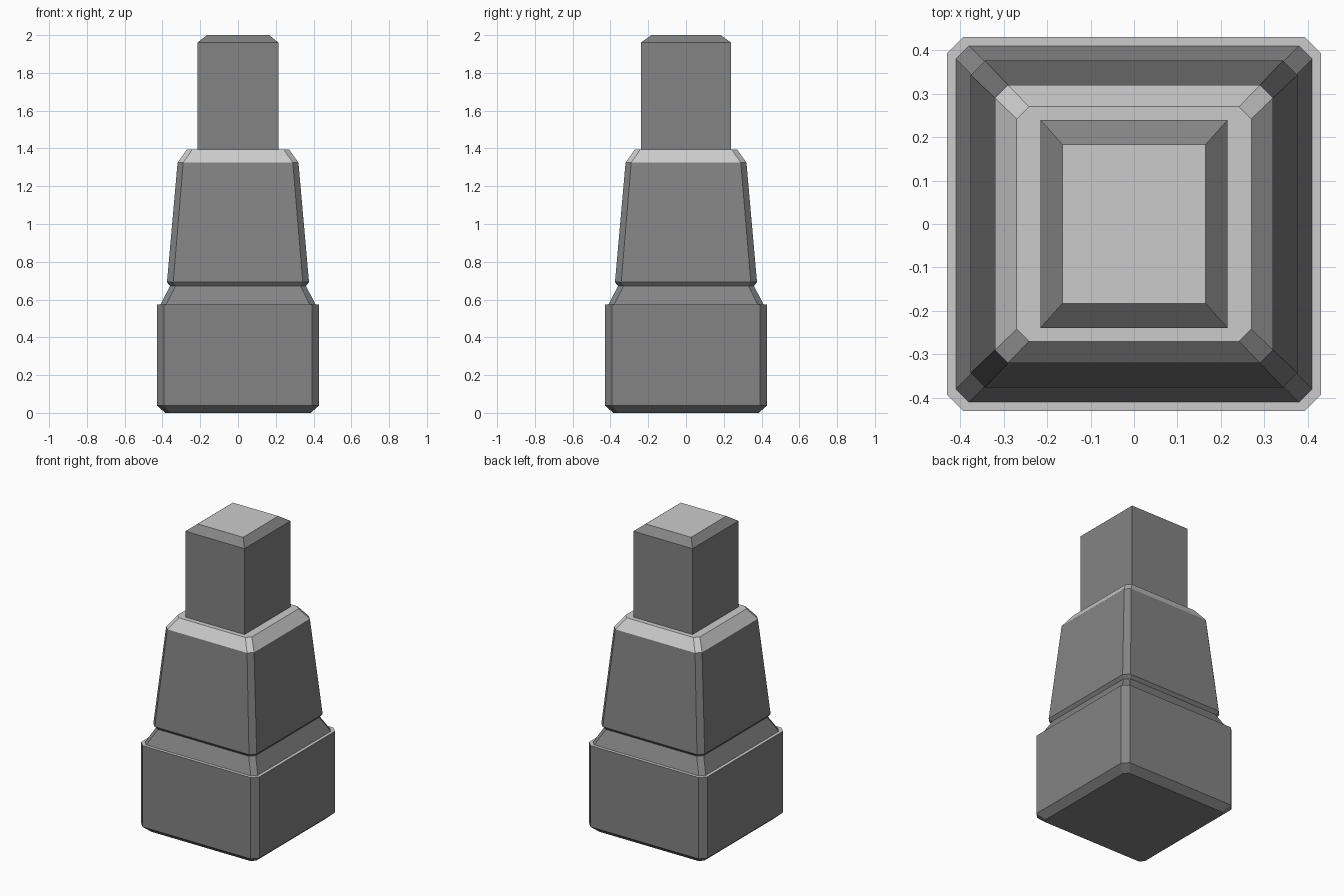
import bpy, bmesh

if "Cube" in bpy.data.objects:
    bpy.data.objects.remove(bpy.data.objects["Cube"])


def grey(name, v):
    mat = bpy.data.materials.new(name)
    mat.diffuse_color = (v, v, v, 1)
    mat.use_nodes = True
    mat.node_tree.nodes["Principled BSDF"].inputs["Base Color"].default_value = mat.diffuse_color
    return mat


DARK = grey("dark_grey", 0.23)
LIGHT = grey("light_grey", 0.55)


def loft(name, rings, light_bands=()):
    """Stack of chamfered rectangles: (z, half_x, half_y, corner chamfer).
    The top face and the listed bands are light, the rest dark."""
    bm = bmesh.new()
    loops = []
    for z, x, y, c in rings:
        if c:
            pts = [(x - c, -y), (x, c - y), (x, y - c), (x - c, y),
                   (c - x, y), (-x, y - c), (-x, c - y), (c - x, -y)]
        else:
            pts = [(x, -y), (x, y), (-x, y), (-x, -y)]
        loops.append([bm.verts.new((px, py, z)) for px, py in pts])
    for k, (a, b) in enumerate(zip(loops, loops[1:])):
        n = len(a)
        for i in range(n):
            j = (i + 1) % n
            face = bm.faces.new((a[i], a[j], b[j], b[i]))
            face.material_index = int(k in light_bands)
    bm.faces.new(loops[0][::-1])
    bm.faces.new(loops[-1]).material_index = 1
    bmesh.ops.recalc_face_normals(bm, faces=bm.faces)
    mesh = bpy.data.meshes.new(name)
    mesh.materials.append(DARK)
    mesh.materials.append(LIGHT)
    bm.to_mesh(mesh)
    bm.free()
    obj = bpy.data.objects.new(name, mesh)
    bpy.context.collection.objects.link(obj)
    return obj


# Block at the foot, with a bevelled underside
loft("base_block", [(0, 0.385, 0.385, 0.025),
                    (0.04, 0.43, 0.43, 0.037),
                    (0.575, 0.43, 0.43, 0.037)])

# Sloped collar, narrow neck and tapering body with a light shoulder
loft("tapered_body", [(0.575, 0.41, 0.41, 0.03),
                      (0.672, 0.36, 0.36, 0.03),
                      (0.692, 0.376, 0.376, 0.033),
                      (1.325, 0.32, 0.32, 0.03),
                      (1.395, 0.27, 0.27, 0.028)], light_bands=(3,))

# Rectangular post with a bevelled top
loft("top_post", [(1.395, 0.215, 0.239, 0),
                  (1.96, 0.215, 0.239, 0),
                  (2.0, 0.165, 0.183, 0)])
